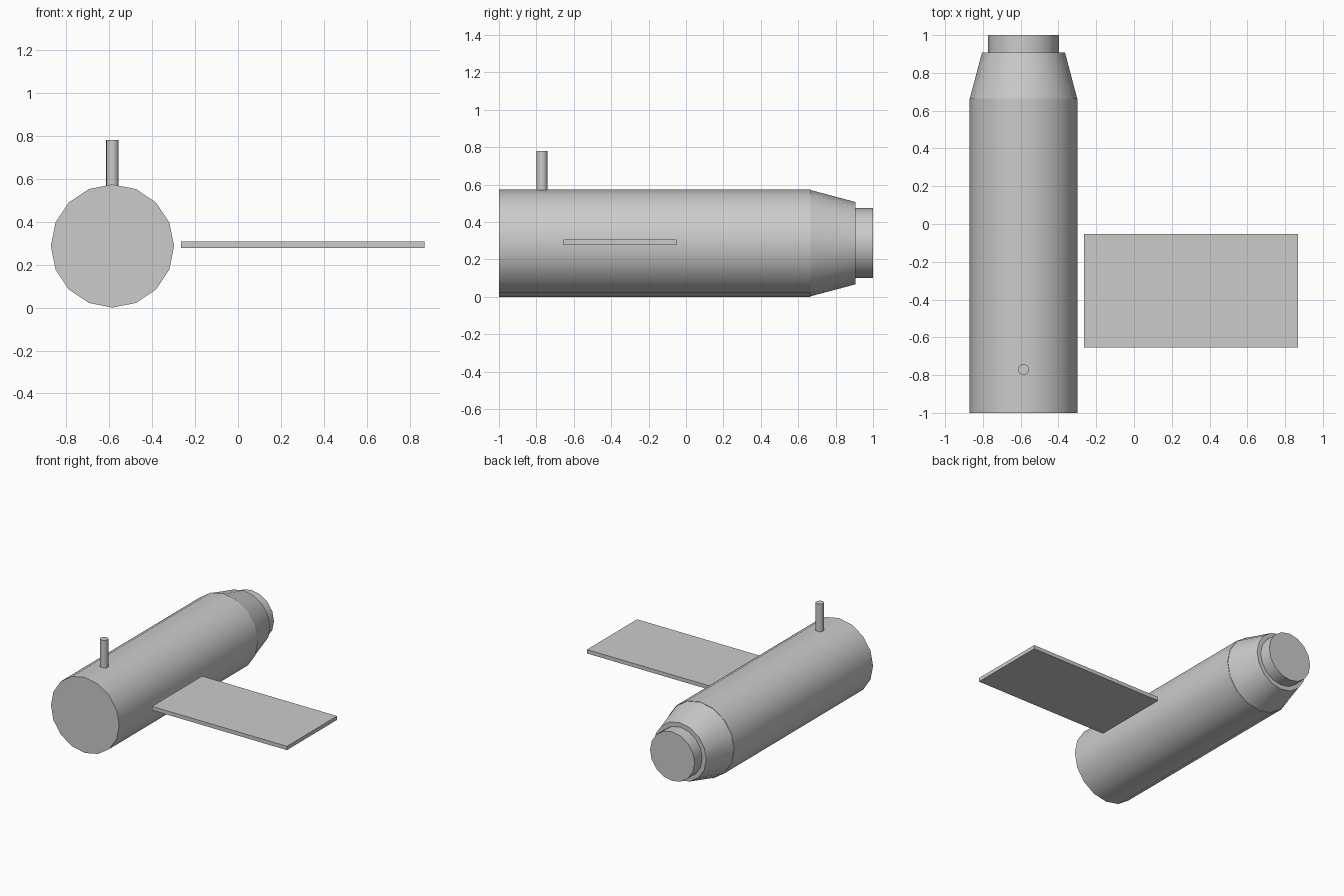
import bpy
import math

if "Cube" in bpy.data.objects:
    bpy.data.objects.remove(bpy.data.objects["Cube"])

CX, CZ = -0.585, 0.287   # axis of the body
SIDES = 16


def smooth(obj):
    bpy.ops.object.shade_smooth_by_angle(angle=math.radians(30))
    return obj


def tube_y(name, y0, y1, r0, r1):
    """Capped cylinder or cone along y, radius r0 at y0 and r1 at y1."""
    bpy.ops.mesh.primitive_cone_add(
        vertices=SIDES, radius1=r0, radius2=r1, depth=y1 - y0,
        location=(CX, (y0 + y1) / 2, CZ), rotation=(-math.pi / 2, 0, 0))
    obj = bpy.context.object
    obj.name = name
    return smooth(obj)


# Long main body, taper and end collar
tube_y("body", -1.0, 0.665, 0.287, 0.287)
tube_y("taper", 0.665, 0.907, 0.284, 0.22)
tube_y("end_collar", 0.907, 1.0, 0.187, 0.187)

# Upright pin on top near the front
bpy.ops.mesh.primitive_cylinder_add(
    vertices=SIDES, radius=0.029, depth=0.21, location=(CX, -0.77, 0.675))
bpy.context.object.name = "top_pin"
smooth(bpy.context.object)

# Flat side panel, floating just off the body
bpy.ops.mesh.primitive_cube_add(size=1, location=(0.302, -0.353, 0.293))
panel = bpy.context.object
panel.name = "side_panel"
panel.scale = (1.134, 0.602, 0.029)
bpy.ops.object.transform_apply(location=False, rotation=False, scale=True)
